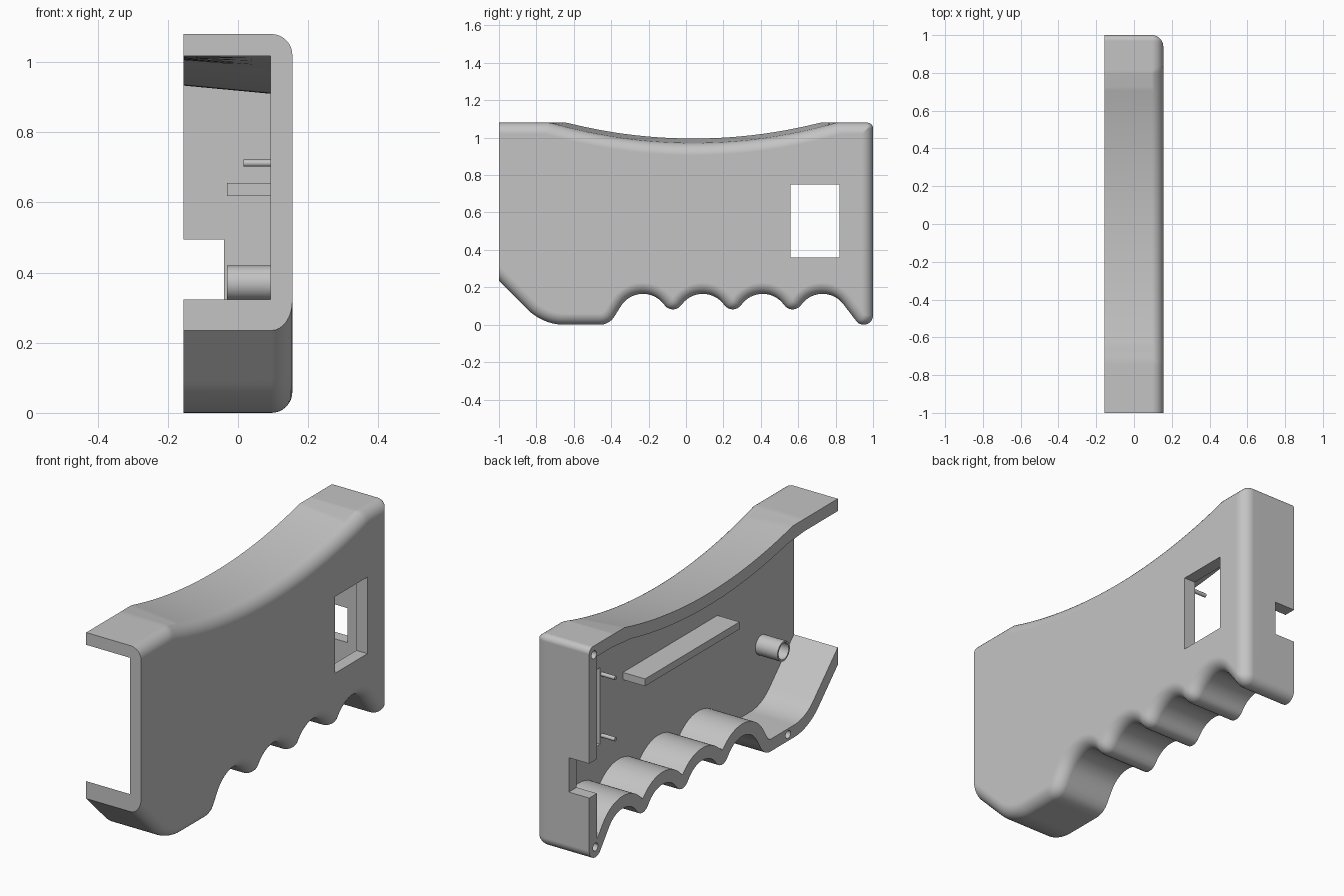
import bpy, bmesh, math
from mathutils import Matrix

cube = bpy.data.objects.get("Cube")
if cube:
    bpy.data.objects.remove(cube)

HALF = 0.155      # half width of the shell
WALL = 0.0625     # wall thickness
FILLET = 0.06     # rounding of the outer side

grey = bpy.data.materials.new("plastic_grey")
grey.use_nodes = True
grey.diffuse_color = (0.55, 0.55, 0.55, 1)
bsdf = next(n for n in grey.node_tree.nodes if n.type == 'BSDF_PRINCIPLED')
bsdf.inputs["Base Color"].default_value = grey.diffuse_color


# Underside profile: sloped nose, rounded heel, four finger scallops, rear toe
def arc(cy, cz, r, a, b, n=24):
    angles = [math.radians(a + (b - a) * i / n) for i in range(n + 1)]
    return [(cy + r * math.cos(t), cz + r * math.sin(t)) for t in angles]


path = [(-1.2, 0.435)] + arc(-0.65, 0.278, 0.278, 225, 270)
path += arc(-0.46, 0.09, 0.09, 270, 328.4)
for k in range(4):
    y = -0.23 + 0.32 * k
    path += arc(y, 0.025, 0.14, 148.4 if k == 0 else 144.8, 37.4 if k == 3 else 35.2)
    if k < 3:
        path += arc(y + 0.16, 0.138, 0.056, 215.2, 324.8)
path += arc(0.95, 0.05, 0.05, 217.4, 360)


def bottom(y):
    for (y0, z0), (y1, z1) in zip(path, path[1:]):
        if y0 <= y <= y1 and y1 > y0:
            return z0 + (z1 - z0) * (y - y0) / (y1 - y0)
    return path[-1][1]


# Top profile: flat with a shallow, sideways tilted palm dip and a rounded rear corner
def top(y, x):
    radius = 2.75
    dip = 0.981 - 0.094 * x + radius - math.sqrt(radius ** 2 - (y - 0.04) ** 2)
    z = min(1.08, dip)
    if y > 0.97:
        z -= 0.03 - math.sqrt(max(0, 0.03 ** 2 - (y - 0.97) ** 2))
    return z


def section(x, d, y_start, n=200, steps=12):
    """Closed outline at x, moved inward by d; the front stays at y_start."""
    under, over = [], []
    for i in range(n + 1):
        y = y_start + (1 - d - y_start) * math.sin(math.pi / 2 * i / n)
        # Highest and lowest reach of circles of radius d rolled along the profiles
        reach = []
        for k in range(-steps, steps + 1):
            t = math.pi / 2 * k / steps
            reach.append((min(1, y + d * math.sin(t)), d * math.cos(t)))
        under.append((x, y, max(bottom(s) + rise for s, rise in reach)))
        over.append((x, y, min(top(s, x) - rise for s, rise in reach)))
    return under + over[::-1]


def finish(name, bm):
    bmesh.ops.recalc_face_normals(bm, faces=bm.faces)
    mesh = bpy.data.meshes.new(name)
    bm.to_mesh(mesh)
    bm.free()
    mesh.materials.append(grey)
    obj = bpy.data.objects.new(name, mesh)
    bpy.context.collection.objects.link(obj)
    return obj


def loft(name, stations, y_start):
    bm = bmesh.new()
    rings = [[bm.verts.new(p) for p in section(x, d, y_start)] for x, d in stations]
    for a, b in zip(rings, rings[1:]):
        for i in range(len(a)):
            j = (i + 1) % len(a)
            bm.faces.new((a[i], a[j], b[j], b[i]))
    bm.faces.new(rings[0])
    bm.faces.new(rings[-1])
    return finish(name, bm)


def box(name, x0, x1, y0, y1, z0, z1):
    bm = bmesh.new()
    size = Matrix.Diagonal((x1 - x0, y1 - y0, z1 - z0, 1))
    mid = Matrix.Translation(((x0 + x1) / 2, (y0 + y1) / 2, (z0 + z1) / 2))
    bmesh.ops.create_cube(bm, size=1, matrix=mid @ size)
    return finish(name, bm)


def rod(name, x0, x1, y, z, r):
    bm = bmesh.new()
    place = Matrix.Translation(((x0 + x1) / 2, y, z)) @ Matrix.Rotation(math.pi / 2, 4, 'Y')
    bmesh.ops.create_cone(bm, cap_ends=True, segments=32, radius1=r, radius2=r,
                          depth=x1 - x0, matrix=place)
    return finish(name, bm)


def activate(obj):
    bpy.ops.object.select_all(action='DESELECT')
    obj.select_set(True)
    bpy.context.view_layer.objects.active = obj


def cut(obj, cutter):
    activate(obj)
    mod = obj.modifiers.new("cut", 'BOOLEAN')
    mod.operation = 'DIFFERENCE'
    mod.solver = 'EXACT'
    mod.object = cutter
    bpy.ops.object.modifier_apply(modifier=mod.name)
    bpy.data.objects.remove(cutter)


def smooth(obj):
    activate(obj)
    bpy.ops.object.shade_smooth_by_angle(angle=math.radians(30))


# Outer shell with a rounded side, hollowed out and open at the front
stations = [(-HALF, 0)]
for i in range(9):
    t = math.pi / 2 * i / 8
    stations.append((HALF - FILLET + FILLET * math.sin(t), FILLET * (1 - math.cos(t))))
shell = loft("handle_shell", stations, -1)
cut(shell, loft("cavity_cutter", [(-0.3, WALL), (HALF - WALL, WALL)], -1.1))

# Side window and rear wall notch
cut(shell, box("window_cutter", 0, 0.3, 0.56, 0.82, 0.36, 0.75))
cut(shell, box("notch_cutter", -0.3, -0.04, 0.9, 1.1, 0.32, 0.495))

# Screw holes in the rim
for y, z in ((-0.6, 0.033), (0.95, 0.052), (0.962, 1.035)):
    cut(shell, rod("hole_cutter", -0.3, -0.05, y, z, 0.02))
smooth(shell)
weighted = shell.modifiers.new("even_shading", 'WEIGHTED_NORMAL')
weighted.keep_sharp = True

# Inner shelf
box("inner_shelf", -0.032, 0.1, -0.385, 0.375, 0.618, 0.655)

# Hollow boss
boss = rod("hollow_boss", -0.032, 0.1, -0.74, 0.37, 0.05)
cut(boss, rod("boss_cutter", -0.1, HALF - WALL, -0.74, 0.37, 0.041))
smooth(boss)

# Mounting pins beside the window
for name, z in (("upper_pin", 0.712), ("lower_pin", 0.4)):
    smooth(rod(name, 0.015, 0.1, 0.545, z, 0.01))
